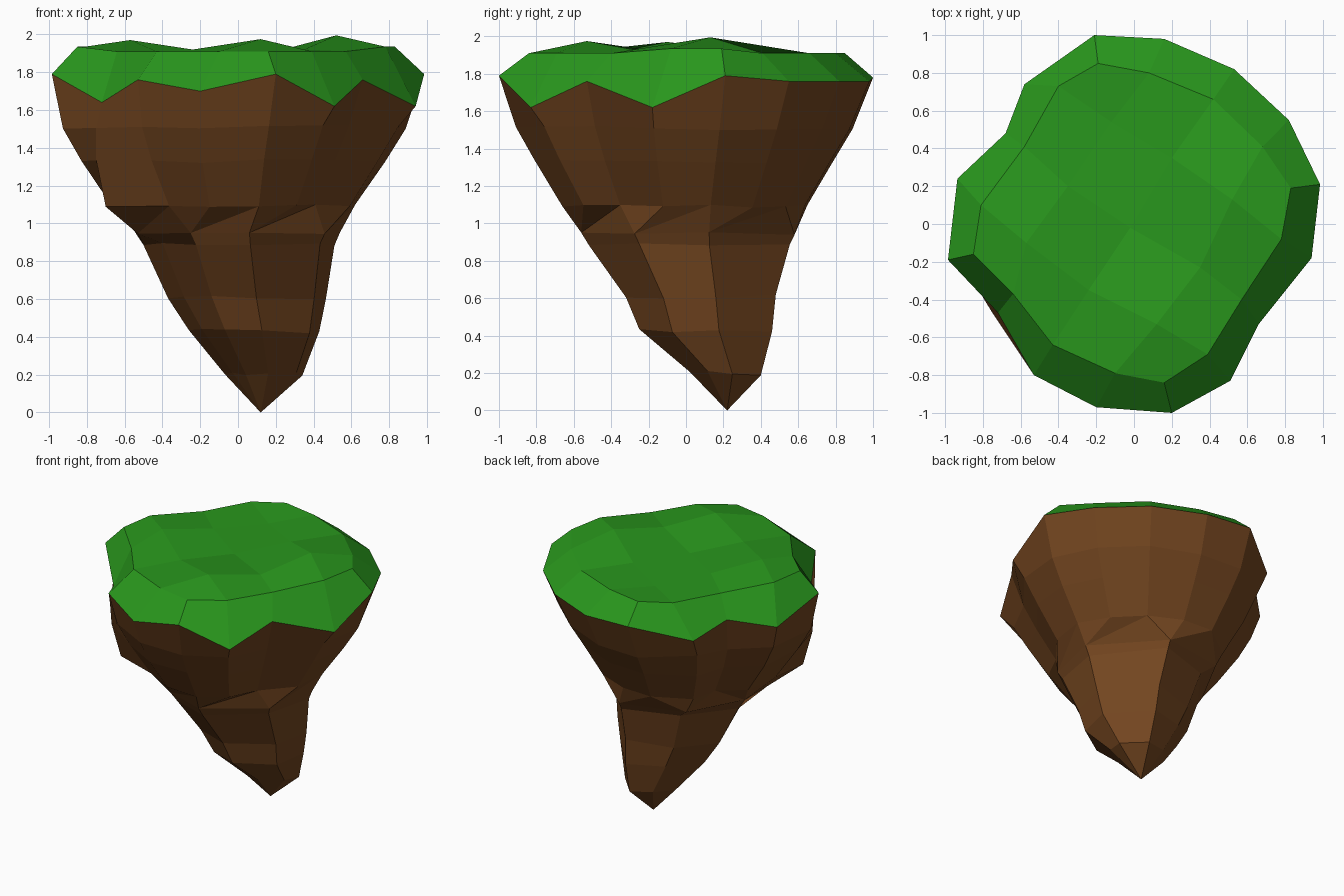
import bpy
import bmesh
import random
from mathutils import Vector

random.seed(4)

default_cube = bpy.data.objects.get("Cube")
if default_cube:
    bpy.data.objects.remove(default_cube, do_unlink=True)


def make_material(name, colour):
    material = bpy.data.materials.new(name)
    material.use_nodes = True
    material.diffuse_color = colour
    material.node_tree.nodes["Principled BSDF"].inputs["Base Color"].default_value = colour
    return material


def finish(bm, name, material):
    """Turn a bmesh into a flat shaded object with outward normals."""
    bmesh.ops.recalc_face_normals(bm, faces=bm.faces)
    mesh = bpy.data.meshes.new(name)
    bm.to_mesh(mesh)
    bm.free()
    mesh.materials.append(material)
    bpy.context.collection.objects.link(bpy.data.objects.new(name, mesh))


def add_ring(bm, points):
    return [bm.verts.new(point) for point in points]


def bridge(bm, upper, lower):
    """Join two clockwise rings with the same number of corners."""
    count = len(upper)
    for i in range(count):
        j = (i + 1) % count
        bm.faces.new((upper[i], upper[j], lower[j], lower[i]))


def bridge_halving(bm, upper, lower):
    """Join a ring to one that has half as many corners."""
    for i, corner in enumerate(lower):
        following = lower[(i + 1) % len(lower)]
        first, middle = upper[2 * i], upper[2 * i + 1]
        last = upper[(2 * i + 2) % len(upper)]
        bm.faces.new((first, middle, corner))
        bm.faces.new((middle, following, corner))
        bm.faces.new((middle, last, following))


grass_green = make_material("grass green", (0.022, 0.31, 0.012, 1))
earth_brown = make_material("earth brown", (0.17, 0.06, 0.014, 1))

# Ragged lower edge of the turf, clockwise from the back
rim = [Vector(p) for p in (
    (-.21, 1, 1.78), (.16, .98, 1.76), (.53, .82, 1.76), (.82, .55, 1.76),
    (.985, .21, 1.79), (.94, -.18, 1.62), (.66, -.53, 1.76), (.51, -.83, 1.62),
    (.2, -1, 1.79), (-.2, -.97, 1.7), (-.53, -.8, 1.76), (-.72, -.47, 1.64),
    (-.985, -.19, 1.79), (-.935, .24, 1.68), (-.68, .48, 1.76), (-.58, .74, 1.67))]

# Shoulder of the turf, slightly higher at the two sides
shoulder = [Vector((x, y, 1.935 if abs(x) > .75 else 1.91)) for x, y in (
    (-.19, .85), (.08, .8), (.42, .66), (.68, .41),
    (.83, .19), (.78, -.08), (.57, -.4), (.39, -.69),
    (.16, -.84), (-.1, -.79), (-.43, -.64), (-.64, -.37),
    (-.85, -.16), (-.81, .1), (-.58, .41), (-.4, .73))]

# Gentle bumps in the middle of the turf, three rows of three
bumps = [[Vector(p) for p in row] for row in (
    ((-.12, .54, 1.89), (.2, .35, 1.91), (.52, .13, 1.995)),
    ((-.35, .2, 1.92), (-.02, -.02, 1.9), (.35, -.23, 1.92)),
    ((-.57, -.1, 1.97), (-.24, -.35, 1.92), (.12, -.53, 1.975)))]

# Turf: sloping border plus a quad grid across the top
bm = bmesh.new()
top = add_ring(bm, shoulder)
bridge(bm, top, add_ring(bm, rim))
side = len(top) // 4
grid = [top[:side + 1]]
for r, row in enumerate(bumps):
    grid.append([top[-1 - r]] + add_ring(bm, row) + [top[side + 1 + r]])
grid.append(top[2 * side:3 * side + 1][::-1])
for upper, lower in zip(grid, grid[1:]):
    for c in range(side):
        bm.faces.new((upper[c], lower[c], lower[c + 1], upper[c + 1]))
finish(bm, "grass_top", grass_green)

# Cross-section of the root, with a broad flat at the back on the +x side
root_outline = [Vector(p) for p in (
    (.3, 1), (1, .2), (.85, -.5), (.12, -1),
    (-.45, -.82), (-.8, -.4), (-1, .12), (-.5, .75))]
SPUR = 11          # rim corner above the overhanging spur
SPUR_FOOT, BACK_CORNER = 5, 7


def rock_ring(outline, z, x_range, y_range, wobble=.012):
    """Outline squeezed into the given extents, with uneven heights."""
    return [Vector((x_range[0] + (x_range[1] - x_range[0]) * (p.x + 1) / 2,
                    y_range[0] + (y_range[1] - y_range[0]) * (p.y + 1) / 2,
                    z + random.uniform(-wobble, wobble))) for p in outline]


# Rock: wide faceted bands, with a spur that drops steeply at the front
bm = bmesh.new()
band = add_ring(bm, rim)
for z, x_range, y_range, spur in (
        (1.51, (-.94, .9), (-.91, .89), (-.75, -.47)),
        (1.33, (-.84, .79), (-.81, .79), (-.75, -.45)),
        (1.09, (-.67, .63), (-.66, .65), (-.7, -.41))):
    points = rock_ring(rim, z, x_range, y_range)
    points[SPUR].xy = spur
    lower = add_ring(bm, points)
    bridge(bm, band, lower)
    band = lower

# Underside of the spur and a smaller overhang at the back
ledge = rock_ring(root_outline, .95, (-.55, .54), (-.56, .58))
ledge[SPUR_FOOT].xy = (-.53, -.22)
ledge[BACK_CORNER] += Vector((-.06, .04, .02))
root = add_ring(bm, ledge)
bridge_halving(bm, band[1:] + band[:1], root)

# Root narrowing to a point
for z, x_range, y_range in (
        (.89, (-.5, .51), (-.52, .555)),
        (.61, (-.37, .465), (-.32, .48)),
        (.43, (-.26, .43), (-.25, .46)),
        (.2, (-.07, .34), (.02, .4))):
    lower = add_ring(bm, rock_ring(root_outline, z, x_range, y_range))
    bridge(bm, root, lower)
    root = lower

tip = bm.verts.new((.12, .22, 0))
for i, corner in enumerate(root):
    bm.faces.new((corner, root[(i + 1) % len(root)], tip))
finish(bm, "rock_base", earth_brown)
